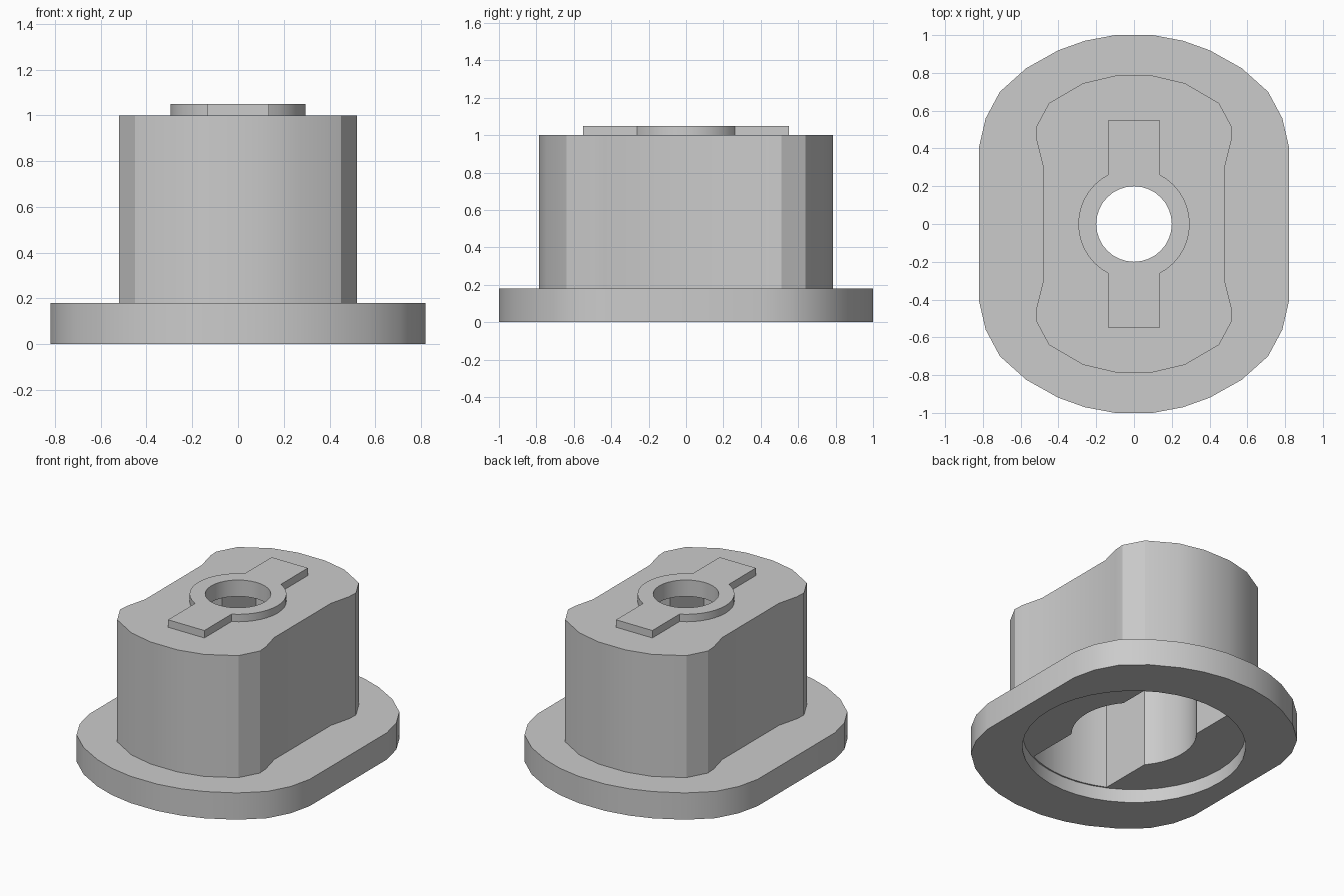
import bpy, bmesh, math

cube = bpy.data.objects.get("Cube")
if cube:
    bpy.data.objects.remove(cube, do_unlink=True)

grey = bpy.data.materials.new("light grey")
grey.use_nodes = True
colour = (0.6, 0.6, 0.6, 1)
grey.diffuse_color = colour
grey.node_tree.nodes["Principled BSDF"].inputs["Base Color"].default_value = colour


def arc(radius, start, end, steps):
    """Points on an arc about the origin, angles in radians."""
    return [(radius * math.cos(start + (end - start) * i / steps),
             radius * math.sin(start + (end - start) * i / steps))
            for i in range(steps + 1)]


def four_way(quarter):
    """Mirror a quarter outline, listed from the +y end to the +x side."""
    right = quarter + [(x, -y) for x, y in reversed(quarter)]
    return right + [(-x, -y) for x, y in right]


def keyhole(radius, half_width, end):
    """Round middle with a straight arm towards each y end."""
    joint = math.acos(half_width / radius)
    half = end + arc(radius, math.pi - joint, math.pi + joint, 14)
    return half + [(-x, -y) for x, y in half]


def prism(name, outline, bottom, top):
    """Extrude a flat outline between two heights."""
    bm = bmesh.new()
    face = bm.faces.new([bm.verts.new((x, y, bottom)) for x, y in outline])
    extruded = bmesh.ops.extrude_face_region(bm, geom=[face])
    verts = [g for g in extruded["geom"] if isinstance(g, bmesh.types.BMVert)]
    bmesh.ops.translate(bm, verts=verts, vec=(0, 0, top - bottom))
    bmesh.ops.recalc_face_normals(bm, faces=bm.faces)
    mesh = bpy.data.meshes.new(name)
    bm.to_mesh(mesh)
    bm.free()
    mesh.materials.append(grey)
    obj = bpy.data.objects.new(name, mesh)
    bpy.context.collection.objects.link(obj)
    return obj


def combine(target, other, operation):
    """Apply a boolean and remove the helper."""
    mod = target.modifiers.new("combine", 'BOOLEAN')
    mod.operation = operation
    mod.solver = 'EXACT'
    mod.object = other
    bpy.context.view_layer.update()
    result = target.evaluated_get(bpy.context.evaluated_depsgraph_get())
    mesh = bpy.data.meshes.new_from_object(result)
    target.modifiers.clear()
    target.data = mesh
    bpy.data.objects.remove(other, do_unlink=True)


# Flange, tower and raised key on top
flange = four_way([(0.1, 1), (0.26, 0.97), (0.4, 0.92), (0.57, 0.825),
                   (0.71, 0.7), (0.785, 0.56), (0.82, 0.41)])
tower = four_way([(0.1, 0.785), (0.27, 0.745), (0.45, 0.64),
                  (0.52, 0.51), (0.515, 0.44), (0.48, 0.3)])
key = keyhole(0.295, 0.135, [(0.135, 0.55), (-0.135, 0.55)])

body = prism("flanged_housing", flange, 0, 0.18)
combine(body, prism("tower", tower, 0.1, 1), 'UNION')
combine(body, prism("raised_key", key, 0.97, 1.05), 'UNION')

# Keyed cavity, round recess underneath and top bore
slot = 0.29
corner = math.acos(slot / 0.67)
cavity = keyhole(0.38, slot, arc(0.67, corner, math.pi - corner, 8))
circle = 2 * math.pi
combine(body, prism("cavity", cavity, -0.1, 0.94), 'DIFFERENCE')
combine(body, prism("recess", arc(0.68, 0, circle, 40)[:-1], -0.2, 0.09), 'DIFFERENCE')
combine(body, prism("bore", arc(0.2, 0, circle, 32)[:-1], 0.8, 1.2), 'DIFFERENCE')

bpy.ops.object.select_all(action='DESELECT')
body.select_set(True)
bpy.context.view_layer.objects.active = body
bpy.ops.object.shade_smooth_by_angle(angle=math.radians(30))
